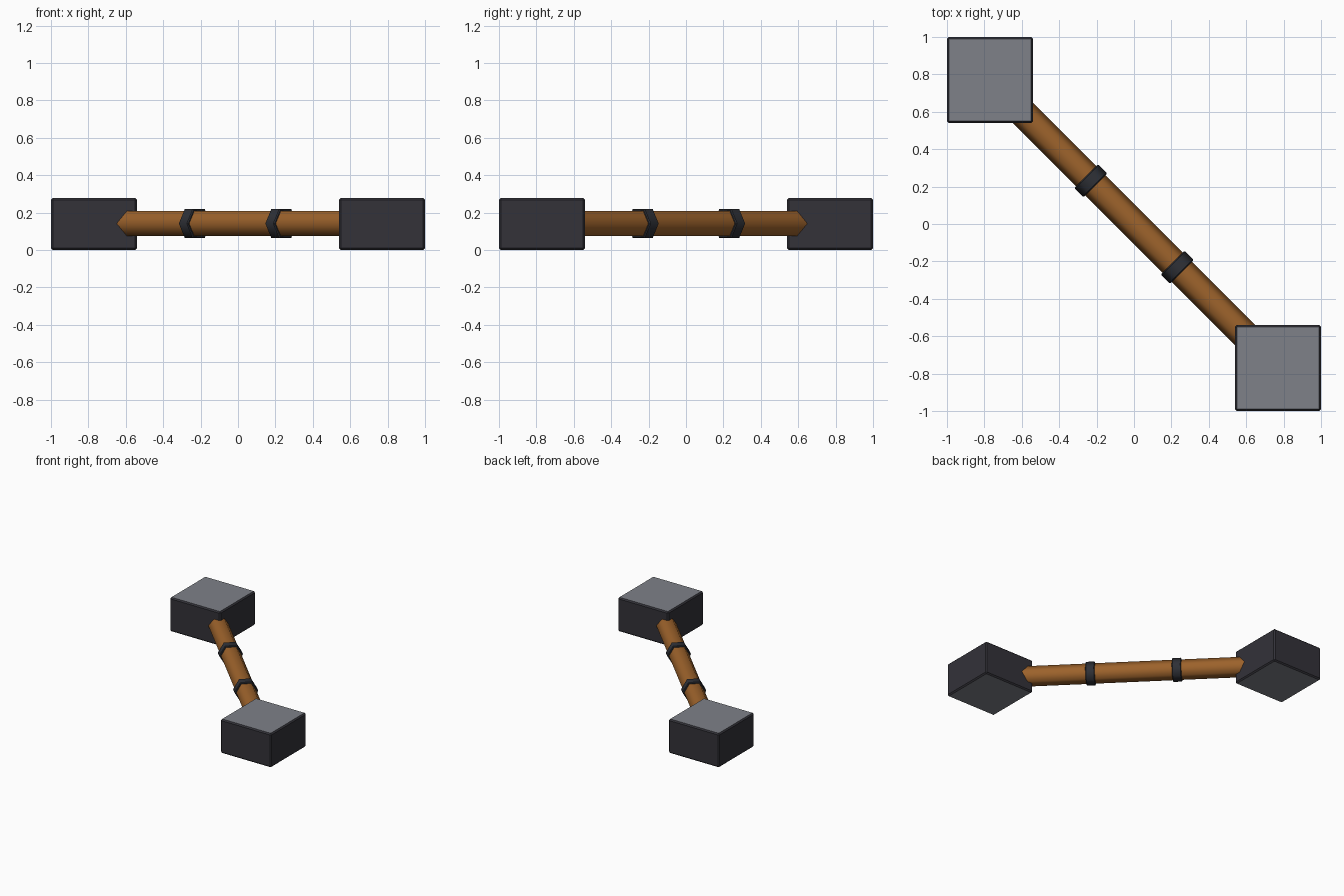
import bpy, bmesh, math
from mathutils import Matrix

if "Cube" in bpy.data.objects:
    bpy.data.objects.remove(bpy.data.objects["Cube"])


def material(name, r, g, b):
    # sRGB 0-255 to linear diffuse colour
    lin = [((c / 255 + 0.055) / 1.055) ** 2.4 for c in (r, g, b)]
    m = bpy.data.materials.new(name)
    m.diffuse_color = (*lin, 1)
    m.use_nodes = True
    m.node_tree.nodes["Principled BSDF"].inputs["Base Color"].default_value = m.diffuse_color
    return m


IRON = material("dark_iron", 51, 50, 57)
STEEL = material("grey_steel", 126, 129, 136)
WOOD = material("brown_wood", 156, 98, 43)
STRAP = material("dark_strap", 46, 48, 54)

MID_Z = 0.142
SIZE, HEIGHT = 0.46, 0.279
DIAGONAL = Matrix.Rotation(math.radians(-45), 4, 'Z')


def finish(bm, name, mats):
    me = bpy.data.meshes.new(name)
    bm.to_mesh(me)
    bm.free()
    for m in mats:
        me.materials.append(m)
    ob = bpy.data.objects.new(name, me)
    bpy.context.collection.objects.link(ob)
    return ob


def block(name, x, y):
    # Bevelled block: light top and bottom, dark sides and chamfers
    bm = bmesh.new()
    bmesh.ops.create_cube(bm, size=1)
    bmesh.ops.scale(bm, vec=(SIZE, SIZE, HEIGHT), verts=bm.verts)
    bmesh.ops.bevel(bm, geom=bm.edges[:], offset=0.01, segments=1, affect='EDGES')
    bm.normal_update()
    for f in bm.faces:
        f.material_index = 1 if abs(f.normal.z) > 0.9 else 0
    bmesh.ops.translate(bm, vec=(x, y, HEIGHT / 2), verts=bm.verts)
    finish(bm, name, (IRON, STEEL))


def hex_bar(name, radius, length, along, mat, bevel=0):
    # Six-sided bar lying on the diagonal, flat sides up and down
    bm = bmesh.new()
    bmesh.ops.create_cone(bm, cap_ends=True, segments=6, radius1=radius,
                          radius2=radius, depth=length)
    bmesh.ops.rotate(bm, verts=bm.verts, matrix=Matrix.Rotation(math.radians(90), 3, 'Y'))
    # put two corners on the horizontal plane
    if max(v.co.z for v in bm.verts) > radius * 0.95:
        bmesh.ops.rotate(bm, verts=bm.verts, matrix=Matrix.Rotation(math.radians(30), 3, 'X'))
    if bevel:
        rim = [e for e in bm.edges if abs(e.verts[0].co.x - e.verts[1].co.x) < 1e-4]
        bmesh.ops.bevel(bm, geom=rim, offset=bevel, segments=1, affect='EDGES')
    # softly shade the long sides, keep the ends crisp
    bm.normal_update()
    for f in bm.faces:
        f.smooth = abs(f.normal.x) < 0.1
    for e in bm.edges:
        e.smooth = all(f.smooth for f in e.link_faces)
    bmesh.ops.translate(bm, vec=(along, 0, 0), verts=bm.verts)
    bm.transform(Matrix.Translation((0, 0, MID_Z)) @ DIAGONAL)
    finish(bm, name, (mat,))


# Blocks at both ends
C = 1 - SIZE / 2
block("left_block", -C, C)
block("right_block", C, -C)

# Handle between the blocks
hex_bar("handle", 0.077, 1.9, 0, WOOD)

# Straps around the handle
for name, along in (("left_strap", -0.327), ("right_strap", 0.327)):
    hex_bar(name, 0.09, 0.07, along, STRAP, 0.005)
